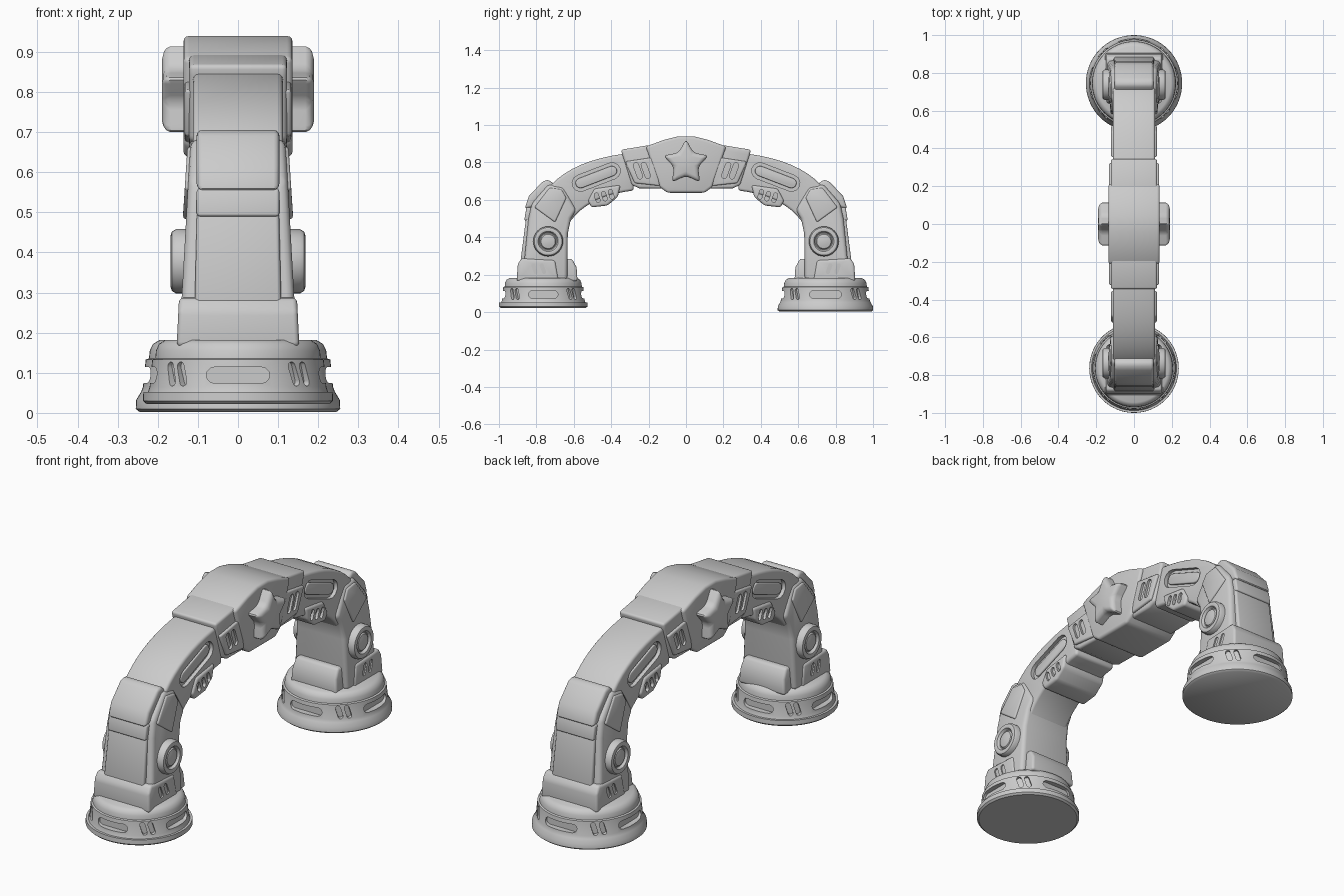
import bpy, bmesh, math
from mathutils import Vector, Matrix

if "Cube" in bpy.data.objects:
    bpy.data.objects.remove(bpy.data.objects["Cube"], do_unlink=True)

grey = bpy.data.materials.new("plain grey")
grey.use_nodes = True
grey.diffuse_color = (0.6, 0.6, 0.6, 1)
grey.node_tree.nodes["Principled BSDF"].inputs["Base Color"].default_value = (0.6, 0.6, 0.6, 1)


def to_object(bm, name):
    bmesh.ops.recalc_face_normals(bm, faces=bm.faces)
    mesh = bpy.data.meshes.new(name)
    bm.to_mesh(mesh)
    bm.free()
    obj = bpy.data.objects.new(name, mesh)
    bpy.context.collection.objects.link(obj)
    return obj


def finish(obj, bevel=0, slots=None):
    """Round the edges, cut the slots, bake the modifiers and shade."""
    if bevel:
        mod = obj.modifiers.new("round", 'BEVEL')
        mod.width, mod.segments, mod.limit_method = bevel, 3, 'ANGLE'
        mod.angle_limit = math.radians(28)
    cutter = None
    if slots:
        bm = bmesh.new()
        for frame, length, radius, depth in slots:
            add_pill(bm, frame, length, radius, depth)
        cutter = to_object(bm, "slot_cutter")
        cutter.hide_render = True
        mod = obj.modifiers.new("slots", 'BOOLEAN')
        mod.operation, mod.solver, mod.object = 'DIFFERENCE', 'EXACT', cutter
    bpy.context.view_layer.update()
    graph = bpy.context.evaluated_depsgraph_get()
    mesh = bpy.data.meshes.new_from_object(obj.evaluated_get(graph))
    obj.modifiers.clear()
    obj.data = mesh
    if cutter:
        bpy.data.objects.remove(cutter, do_unlink=True)
    mesh.materials.clear()
    mesh.materials.append(grey)
    bpy.ops.object.select_all(action='DESELECT')
    obj.select_set(True)
    bpy.context.view_layer.objects.active = obj
    bpy.ops.object.shade_smooth_by_angle(angle=math.radians(40))
    return obj


def extrude_loops(bm, a, b):
    n = len(a)
    bm.faces.new(a)
    bm.faces.new(b[::-1])
    for i in range(n):
        bm.faces.new((a[i], b[i], b[(i + 1) % n], a[(i + 1) % n]))


def add_pill(bm, frame, length, radius, depth):
    """Capsule-shaped bar, extruded both ways along the frame's z."""
    outline = []
    for i in range(14):
        a = math.pi * (i % 7) / 6 + (math.pi if i >= 7 else 0) - math.pi / 2
        side = 1 if i < 7 else -1
        outline.append((side * (length / 2 - radius) + radius * math.cos(a), radius * math.sin(a)))
    extrude_loops(bm, *[[bm.verts.new(frame @ Vector((x, y, d))) for x, y in outline]
                        for d in (-depth, depth)])


def frame_at(origin, x_dir, z_dir):
    x, z = Vector(x_dir).normalized(), Vector(z_dir).normalized()
    m = Matrix((x, z.cross(x), z)).transposed().to_4x4()
    m.translation = Vector(origin)
    return m


def prism(name, pts, low, high=None, bevel=0.012, side=1, slots=None):
    """Side profile (y, z) extruded across x; half width runs from low to high."""
    high = low if high is None else high
    zs = [p[1] for p in pts]
    bm = bmesh.new()
    loops = []
    for s in (-1, 1):
        loops.append([bm.verts.new((s * (low + (high - low) * (z - min(zs)) / (max(zs) - min(zs))),
                                    side * y, z)) for y, z in pts])
    extrude_loops(bm, *loops)
    return finish(to_object(bm, name), bevel, slots)


def lathe(name, profile, frame, steps=48, slots=None):
    bm = bmesh.new()
    rings = []
    for r, h in profile:
        rings.append([bm.verts.new(frame @ Vector((r * math.cos(t * math.tau / steps),
                                                   r * math.sin(t * math.tau / steps), h)))
                      for t in range(steps)])
    for a, b in zip(rings, rings[1:]):
        for i in range(steps):
            j = (i + 1) % steps
            bm.faces.new((a[i], a[j], b[j], b[i]))
    bm.faces.new(rings[0][::-1])
    bm.faces.new(rings[-1])
    return finish(to_object(bm, name), 0, slots)


def curve(p, q, r, n=10):
    p, q, r = Vector(p), Vector(q), Vector(r)
    return [tuple(p * (1 - t) ** 2 + q * 2 * t * (1 - t) + r * t * t)
            for t in (i / n for i in range(n + 1))]


def side_slots(side, x, spots, angle, length, radius, depth=0.016):
    """The same slanted slots on both x faces."""
    a = math.radians(angle)
    return [(frame_at((sx * x, side * y, z), (0, side * math.cos(a), math.sin(a)), (sx, 0, 0)),
             length, radius, depth) for sx in (-1, 1) for y, z in spots]


def foot(name, y, radius, z0):
    k = radius / 0.255
    profile = [(r * k, z) for r, z in
               ((0.245, z0), (0.255, z0 + 0.008), (0.254, z0 + 0.03), (0.242, 0.052), (0.237, 0.065),
                (0.231, 0.125), (0.23, 0.133), (0.222, 0.136), (0.22, 0.155), (0.212, 0.172), (0.195, 0.182))]
    slots = []
    for i in range(4):
        a = i * math.pi / 2
        out = Vector((math.cos(a), math.sin(a), 0))
        slots.append((frame_at(Vector((0, y, 0.094)) + out * 0.235 * k, out.cross((0, 0, 1)), out),
                      0.17 * k, 0.02, 0.027))
        for da in (-0.085, 0.085):
            b = a + math.pi / 4 + da
            out = Vector((math.cos(b), math.sin(b), 0))
            tilt = Vector((0, 0, 1)) + out.cross((0, 0, 1)) * 0.3
            slots.append((frame_at(Vector((0, y, 0.097)) + out * 0.235 * k, tilt, out), 0.062, 0.011, 0.017))
    lathe(name, profile, Matrix.Translation((0, y, 0)), 64, slots)


foot("back_foot", 0.745, 0.255, 0.002)
foot("front_foot", -0.763, 0.237, 0.022)

for label, s in (("back", 1), ("front", -1)):
    # Leg with ankle cuff and pads
    prism(label + "_leg", [(0.885, 0.17), (0.862, 0.3), (0.842, 0.5), (0.825, 0.58), (0.735, 0.685),
                           (0.655, 0.67), (0.585, 0.545), (0.615, 0.5), (0.632, 0.42), (0.635, 0.17)],
          0.147, 0.118, 0.02, s)
    prism(label + "_shin_plate", [(0.885, 0.27), (0.853, 0.52), (0.8, 0.52), (0.83, 0.27)],
          0.108, 0.102, 0.01, s)
    prism(label + "_ankle_cuff", [(0.905, 0.165), (0.9, 0.255), (0.88, 0.288), (0.7, 0.278), (0.68, 0.165)],
          0.153, 0.147, 0.012, s, side_slots(s, 0.15, [(0.81, 0.232), (0.765, 0.232)], 70, 0.06, 0.011))
    prism(label + "_heel_pad", [(0.7, 0.165), (0.7, 0.285), (0.61, 0.285), (0.585, 0.24), (0.58, 0.165)],
          0.125, 0.115, 0.012, s)
    # Knee armour
    prism(label + "_knee_strip", [(0.865, 0.49), (0.853, 0.56), (0.8, 0.56), (0.8, 0.49)], 0.103, None, 0.008, s)
    prism(label + "_knee_cap", [(0.862, 0.553), (0.84, 0.62), (0.765, 0.7), (0.735, 0.708), (0.7, 0.68),
                                (0.77, 0.57)], 0.103, None, 0.014, s)
    prism(label + "_knee_side_plate", [(0.81, 0.56), (0.73, 0.665), (0.665, 0.655), (0.64, 0.61), (0.7, 0.48)],
          0.138, 0.126, 0.008, s)
    # Round joint buttons
    for sx in (-1, 1):
        lathe(label + "_joint_button",
              [(0.08, 0.12), (0.08, 0.155), (0.074, 0.165), (0.064, 0.168), (0.054, 0.165), (0.047, 0.153),
               (0.043, 0.153), (0.038, 0.16), (0.02, 0.164), (0.004, 0.165)],
              frame_at((0, s * 0.737, 0.378), (0, 1, 0), (sx, 0, 0)), 32)
    # Curved arm with long recessed slot
    arm = curve((0.745, 0.65), (0.62, 0.82), (0.28, 0.852)) + curve((0.28, 0.65), (0.54, 0.62), (0.635, 0.46))
    prism(label + "_arm", arm, 0.112, None, 0.014, s,
          side_slots(s, 0.112, [(0.48, 0.722)], -21, 0.27, 0.044, 0.018))
    bm = bmesh.new()
    for frame, length, radius, depth in side_slots(s, 0.09, [(0.48, 0.722)], -21, 0.235, 0.027):
        add_pill(bm, frame, length, radius, depth)
    finish(to_object(bm, label + "_arm_slot_bar"), 0.005)
    # Underside pad
    prism(label + "_under_pad", [(0.525, 0.595), (0.505, 0.56), (0.42, 0.57), (0.365, 0.615), (0.35, 0.68),
                                 (0.49, 0.66)], 0.122, None, 0.012, s,
          side_slots(s, 0.122, [(0.475, 0.612), (0.437, 0.62), (0.4, 0.63)], 72, 0.052, 0.011))
    # Collar beside the crest
    prism(label + "_collar", [(0.347, 0.868), (0.34, 0.84), (0.29, 0.68), (0.25, 0.662), (0.1, 0.66),
                              (0.12, 0.89), (0.2, 0.892)], 0.122, None, 0.012, s)
    prism(label + "_collar_side_plate", [(0.325, 0.805), (0.275, 0.69), (0.14, 0.675), (0.16, 0.83)],
          0.133, None, 0.008, s,
          side_slots(s, 0.133, [(0.257, 0.755), (0.215, 0.757)], 70, 0.09, 0.014))

# Centre crest and star
half = [(0.1, 0.638), (0.14, 0.668), (0.215, 0.885), (0.12, 0.92), (0.04, 0.94)]
prism("crest", half + [(-y, z) for y, z in reversed(half)], 0.136, None, 0.014)
star = []
for i in range(10):
    r = 0.068 if i % 2 else 0.128
    a = math.pi / 2 + i * math.pi / 5
    star.append((r * math.cos(a), 0.797 + r * math.sin(a)))
prism("star", star, 0.19, None, 0.022)
